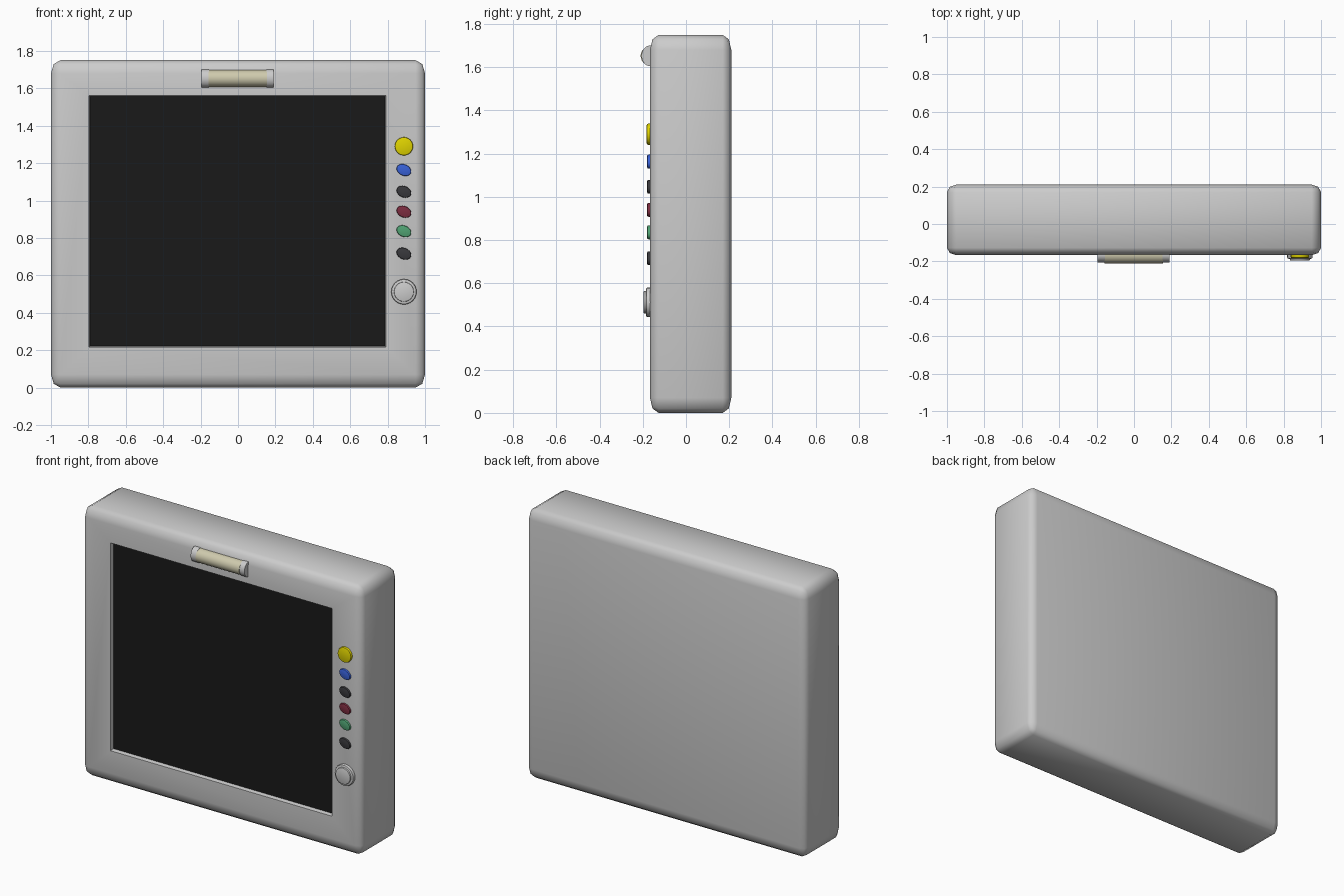
import bpy, bmesh
from math import radians, pi
from mathutils import Matrix, Vector

if "Cube" in bpy.data.objects:
    bpy.data.objects.remove(bpy.data.objects["Cube"])

FRONT = -0.167  # y of the front panel


def material(name, color):
    m = bpy.data.materials.new(name)
    m.diffuse_color = (*color, 1)
    m.use_nodes = True
    m.node_tree.nodes["Principled BSDF"].inputs["Base Color"].default_value = m.diffuse_color
    return m


def make_object(name, bm, mat=None, angle=None):
    bmesh.ops.recalc_face_normals(bm, faces=bm.faces)
    me = bpy.data.meshes.new(name)
    bm.to_mesh(me)
    bm.free()
    ob = bpy.data.objects.new(name, me)
    bpy.context.collection.objects.link(ob)
    if mat:
        me.materials.append(mat)
    if angle:
        smooth(ob, angle)
    return ob


def smooth(ob, angle):
    bpy.ops.object.select_all(action='DESELECT')
    ob.select_set(True)
    bpy.context.view_layer.objects.active = ob
    bpy.ops.object.shade_smooth_by_angle(angle=radians(angle))


def box(lo, hi):
    bm = bmesh.new()
    lo, hi = Vector(lo), Vector(hi)
    bmesh.ops.create_cube(bm, size=1, matrix=Matrix.Translation((lo + hi) / 2)
                          @ Matrix.Diagonal((*(hi - lo), 1)))
    return bm


def disc(name, z, rx, rz, tip, tilt=0, mat=None, bevel=0.006):
    """Round or oval button standing out of the panel, with a softened rim."""
    bm = bmesh.new()
    base = FRONT + 0.01
    m = (Matrix.Translation((0.887, (base + tip) / 2, z))
         @ Matrix.Rotation(radians(tilt), 4, 'Y')
         @ Matrix.Diagonal((rx, 1, rz, 1)) @ Matrix.Rotation(pi / 2, 4, 'X'))
    bmesh.ops.create_cone(bm, cap_ends=True, segments=24, radius1=1, radius2=1,
                          depth=base - tip, matrix=m)
    rim = [e for e in bm.edges if all(v.co.y < tip + 0.001 for v in e.verts)]
    bmesh.ops.bevel(bm, geom=rim, offset=bevel, segments=2, profile=0.5, affect='EDGES')
    return make_object(name, bm, mat, 40)


def lamp_part(name, x0, x1, ry, rz, mat=None):
    bm = bmesh.new()
    m = (Matrix.Translation(((x0 + x1) / 2, FRONT + 0.002, 1.653))
         @ Matrix.Diagonal((1, ry, rz, 1)) @ Matrix.Rotation(pi / 2, 4, 'Y'))
    bmesh.ops.create_cone(bm, cap_ends=True, segments=32, radius1=1, radius2=1,
                          depth=x1 - x0, matrix=m)
    return make_object(name, bm, mat, 40)


# Housing: bevelled box, the bevel stretched differently along each axis
soft = Vector((0.05, 0.04, 0.07))
size = Vector((2.0, 0.21 - FRONT, 1.75))
bm = box([-size[i] / soft[i] / 2 for i in range(3)], [size[i] / soft[i] / 2 for i in range(3)])
bmesh.ops.bevel(bm, geom=bm.edges[:], offset=1, segments=2, profile=0.5, affect='EDGES')
bmesh.ops.scale(bm, vec=soft, verts=bm.verts)
bmesh.ops.translate(bm, vec=(0, (0.21 + FRONT) / 2, 0.875), verts=bm.verts)
housing = make_object("housing", bm)

# Screen recess with slightly sloping walls
bm = box((-0.803, FRONT - 0.03, 0.21), (0.797, FRONT + 0.03, 1.567))
for v in bm.verts:
    if v.co.y > FRONT:
        v.co.x -= 0.012 if v.co.x > 0 else -0.012
        v.co.z -= 0.012 if v.co.z > 0.8 else -0.012
cutter = make_object("recess_cutter", bm)
cutter.hide_render = True
mod = housing.modifiers.new("recess", 'BOOLEAN')
mod.object = cutter
mod.solver = 'EXACT'
bpy.context.view_layer.objects.active = housing
bpy.ops.object.modifier_apply(modifier=mod.name)
bpy.data.objects.remove(cutter)
smooth(housing, 50)

# Screen panel
make_object("screen", box((-0.797, FRONT + 0.025, 0.216), (0.791, FRONT + 0.04, 1.561)),
            material("screen_black", (0.01, 0.01, 0.01)))

# Alarm lamp: cream lens between two grey end caps
lamp_part("lamp_lens", -0.157, 0.155, 0.045, 0.045,
          material("lens_cream", (0.62, 0.59, 0.42)))
lamp_part("lamp_cap_left", -0.195, -0.155, 0.041, 0.048)
lamp_part("lamp_cap_right", 0.153, 0.19, 0.041, 0.048)

# Button column
dark = material("button_dark", (0.04, 0.04, 0.045))
disc("yellow_button", 1.29, 0.049, 0.049, -0.182, 0, material("button_yellow", (0.75, 0.66, 0.0)))
ovals = [
    ("blue_button", 1.163, material("button_blue", (0.04, 0.12, 0.68))),
    ("upper_dark_button", 1.047, dark),
    ("red_button", 0.94, material("button_red", (0.2, 0.025, 0.05))),
    ("green_button", 0.836, material("button_green", (0.08, 0.36, 0.17))),
    ("lower_dark_button", 0.716, dark),
]
for name, z, mat in ovals:
    disc(name, z, 0.041, 0.03, -0.18, 25, mat)

# Rotary knob: wide base and narrower cap
disc("knob_base", 0.512, 0.068, 0.068, -0.186, bevel=0.008)
disc("knob_cap", 0.512, 0.053, 0.053, -0.196, bevel=0.004)
